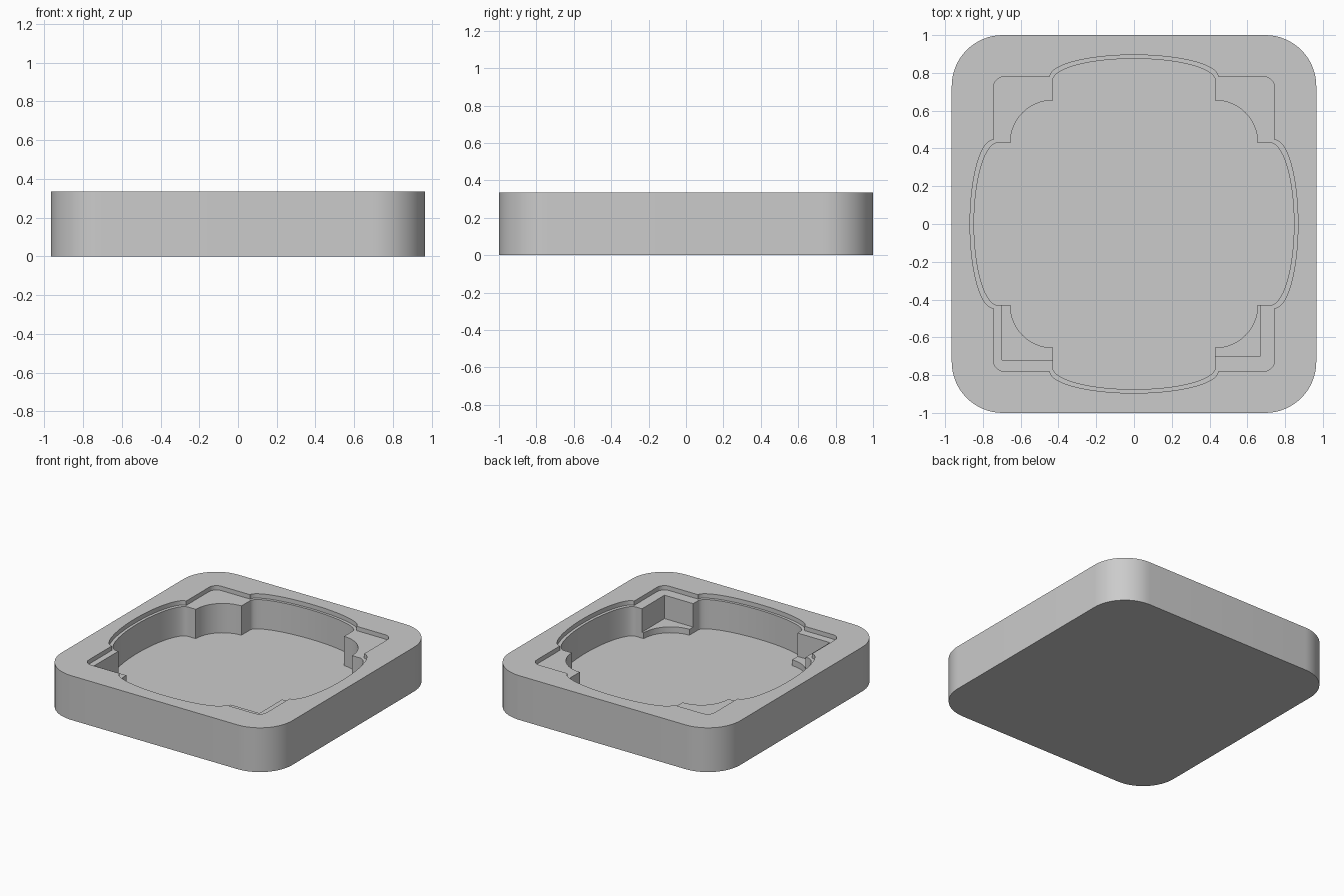
import bpy
import bmesh
from math import sin, cos, pi

default_cube = bpy.data.objects.get("Cube")
if default_cube:
    bpy.data.objects.remove(default_cube, do_unlink=True)

HEIGHT = 0.335
LEDGE_Z = 0.302
CORNER_POCKET_Z = 0.125
FLOOR_Z = 0.08
CUT_TOP = 0.5

grey = bpy.data.materials.new("plain grey")
grey.use_nodes = True
colour = (0.6, 0.6, 0.6, 1)
grey.diffuse_color = colour
grey.node_tree.nodes["Principled BSDF"].inputs["Base Color"].default_value = colour


def quarter(cx, cy, rx, ry, steps):
    """Quarter ellipse from the +x direction round to +y."""
    return [(cx + rx * cos(pi / 2 * i / steps), cy + ry * sin(pi / 2 * i / steps))
            for i in range(steps + 1)]


def mirrored(quadrant):
    """Complete an outline from its +x +y quadrant, dropping doubled points."""
    half = quadrant + [(-x, y) for x, y in reversed(quadrant)]
    full = half + [(x, -y) for x, y in reversed(half)]
    outline = []
    for p in full:
        if not outline or abs(p[0] - outline[-1][0]) + abs(p[1] - outline[-1][1]) > 1e-5:
            outline.append(p)
    if abs(outline[0][0] - outline[-1][0]) + abs(outline[0][1] - outline[-1][1]) < 1e-5:
        outline.pop()
    return outline


def prism(name, outline, z0, z1):
    bm = bmesh.new()
    base = bm.faces.new([bm.verts.new((x, y, z0)) for x, y in outline])
    extruded = bmesh.ops.extrude_face_region(bm, geom=[base])
    top = [v for v in extruded["geom"] if isinstance(v, bmesh.types.BMVert)]
    bmesh.ops.translate(bm, verts=top, vec=(0, 0, z1 - z0))
    bmesh.ops.recalc_face_normals(bm, faces=bm.faces)
    mesh = bpy.data.meshes.new(name)
    bm.to_mesh(mesh)
    bm.free()
    mesh.materials.append(grey)
    obj = bpy.data.objects.new(name, mesh)
    bpy.context.collection.objects.link(obj)
    return obj


def carve(target, name, outline, z):
    """Cut a pocket with its floor at z, then remove the cutter."""
    cutter = prism(name, outline, z, CUT_TOP)
    cutter.hide_render = True
    mod = target.modifiers.new(name, "BOOLEAN")
    mod.operation = "DIFFERENCE"
    mod.solver = "EXACT"
    mod.object = cutter
    bpy.context.view_layer.objects.active = target
    bpy.ops.object.modifier_apply(modifier=name)
    bpy.data.objects.remove(cutter, do_unlink=True)


# Outer block with rounded upright corners
tray = prism("tray_body", mirrored(quarter(0.695, 0.73, 0.27, 0.27, 16)), 0, HEIGHT)

# Shallow ledge: four bowed sides joined by small rounded corners
ledge = (quarter(0.745, 0, 0.123, 0.445, 20)
         + quarter(0.685, 0.72, 0.06, 0.06, 6)
         + quarter(0, 0.78, 0.445, 0.115, 20))
carve(tray, "ledge_cutter", mirrored(ledge), LEDGE_Z)

# Deep recess: bowed sides with quarter-round corners
recess = (quarter(0.72, 0, 0.127, 0.43, 20)
          + quarter(0.43, 0.43, 0.225, 0.225, 12)
          + quarter(0, 0.76, 0.43, 0.115, 20))
carve(tray, "recess_cutter", mirrored(recess), FLOOR_Z)

# Square pockets in the two front corners, just above the floor
for name, x, y in (("right_pocket_cutter", -0.70, -0.72), ("left_pocket_cutter", 0.67, -0.70)):
    inner_x = 0.3 if x > 0 else -0.3
    carve(tray, name, [(x, y), (inner_x, y), (inner_x, -0.3), (x, -0.3)], CORNER_POCKET_Z)

# Smooth curved walls, crisp rims
bpy.ops.object.select_all(action="DESELECT")
tray.select_set(True)
bpy.context.view_layer.objects.active = tray
bpy.ops.object.shade_smooth_by_angle(angle=pi / 6)
